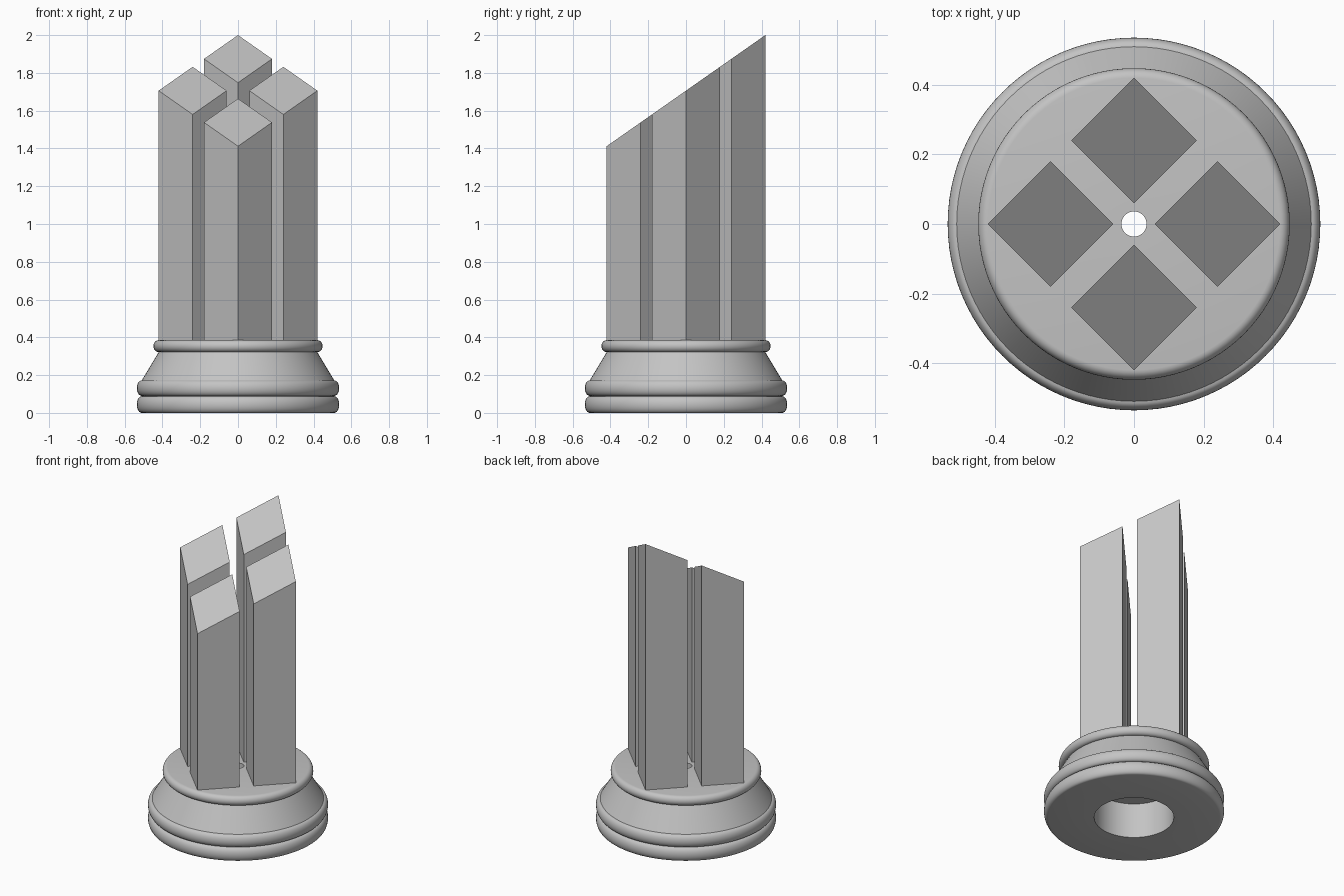
import bpy
import bmesh
from math import pi, sin, cos
from mathutils import Vector

cube = bpy.data.objects.get("Cube")
if cube:
    bpy.data.objects.remove(cube, do_unlink=True)

grey = bpy.data.materials.new("light grey")
grey.use_nodes = True
colour = (0.55, 0.55, 0.55, 1)
grey.diffuse_color = colour
grey.node_tree.nodes["Principled BSDF"].inputs["Base Color"].default_value = colour


def add_object(name, bm):
    bmesh.ops.recalc_face_normals(bm, faces=bm.faces)
    mesh = bpy.data.meshes.new(name)
    bm.to_mesh(mesh)
    bm.free()
    mesh.materials.append(grey)
    obj = bpy.data.objects.new(name, mesh)
    bpy.context.collection.objects.link(obj)
    return obj


def bulge(radius, z0, z1, depth, steps=12):
    """Rounded moulding from z0 up to z1, standing out by depth."""
    mid, half = (z0 + z1) / 2, (z1 - z0) / 2
    angles = [-pi / 2 + pi * i / steps for i in range(steps + 1)]
    return [(radius + depth * cos(a), mid + half * sin(a)) for a in angles]


# Turned base: two lower mouldings, sloping neck, top moulding, stepped bore
HOLE, BORE, BORE_TOP, TOP = 0.036, 0.237, 0.23, 0.385
profile = [(HOLE, BORE_TOP), (BORE, BORE_TOP), (BORE, 0)]
profile += bulge(0.51, 0, 0.088, 0.026)
profile += bulge(0.51, 0.09, 0.172, 0.026)
profile += bulge(0.42, 0.322, TOP, 0.028)
profile += [(HOLE, TOP), (HOLE, BORE_TOP)]

bm = bmesh.new()
verts = [bm.verts.new((r, 0, z)) for r, z in profile]
edges = [bm.edges.new(pair) for pair in zip(verts, verts[1:])]
bmesh.ops.spin(bm, geom=verts + edges, cent=(0, 0, 0), axis=(0, 0, 1),
               angle=2 * pi, steps=96, use_duplicate=False)
bmesh.ops.remove_doubles(bm, verts=bm.verts, dist=0.0005)
base = add_object("base", bm)
bpy.context.view_layer.objects.active = base
base.select_set(True)
bpy.ops.object.shade_smooth_by_angle(angle=pi / 6)
base.select_set(False)

# Four square pillars set cornerwise, cut by one slope rising to the back
OFFSET, CORNER = 0.24, 0.18
MID_HEIGHT, SLOPE = 1.706, 0.7
for i, side in enumerate(("left", "back", "right", "front")):
    turn = i * pi / 2
    centre = Vector((cos(turn), sin(turn))) * OFFSET
    bm = bmesh.new()
    lower, upper = [], []
    for k in range(4):
        x = centre.x + CORNER * cos(k * pi / 2)
        y = centre.y + CORNER * sin(k * pi / 2)
        lower.append(bm.verts.new((x, y, TOP)))
        upper.append(bm.verts.new((x, y, MID_HEIGHT + SLOPE * y)))
    bm.faces.new(lower)
    bm.faces.new(upper)
    for k in range(4):
        n = (k + 1) % 4
        bm.faces.new((lower[k], lower[n], upper[n], upper[k]))
    add_object(side + "_pillar", bm)
